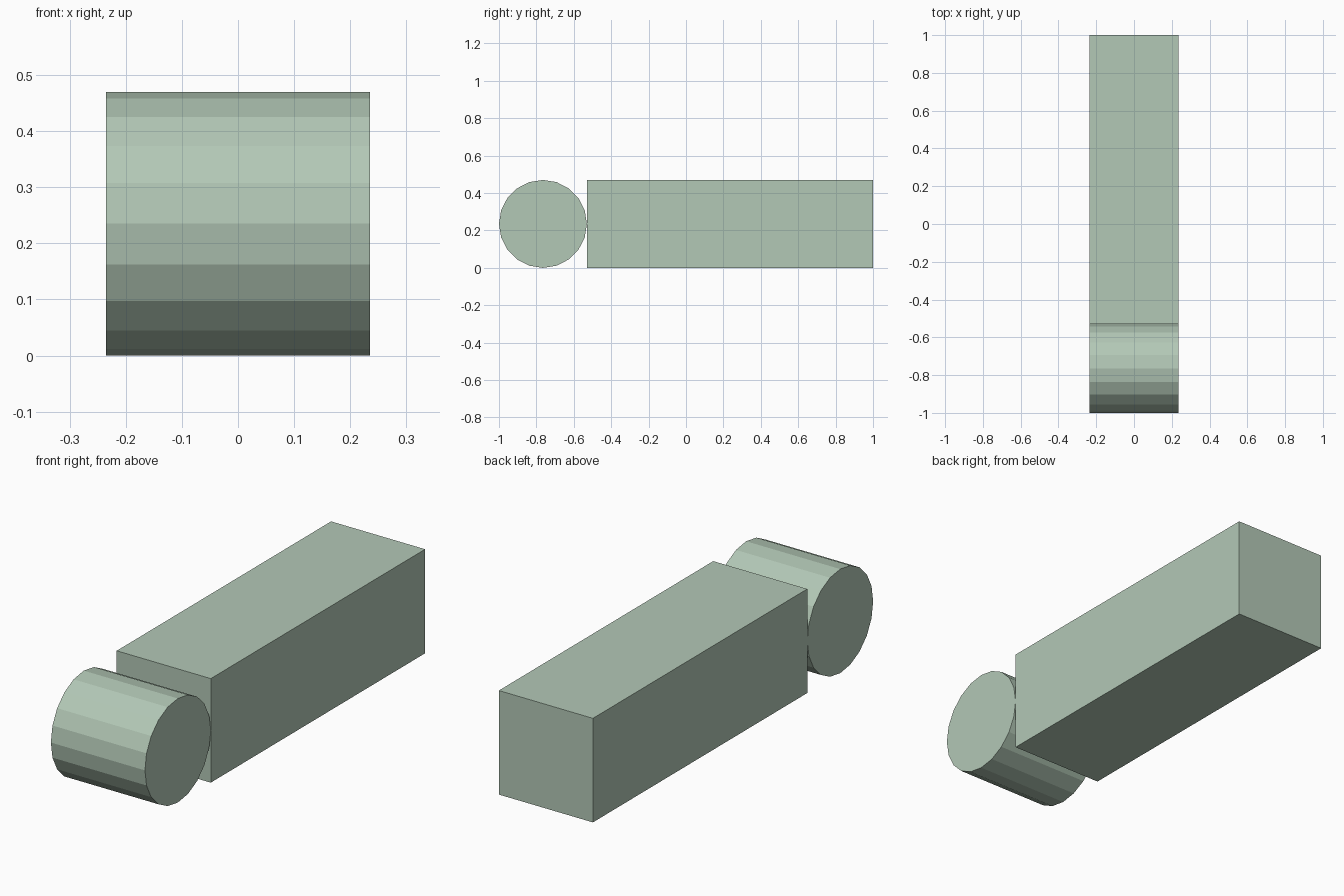
import bpy
from math import pi

if "Cube" in bpy.data.objects:
    bpy.data.objects.remove(bpy.data.objects["Cube"])

WIDTH = 0.47          # shared width, height and roller diameter
R = WIDTH / 2
JOIN_Y = -1 + WIDTH   # where the roller touches the block

mat = bpy.data.materials.new("pale_green")
mat.diffuse_color = (0.45, 0.58, 0.47, 1)
mat.use_nodes = True
mat.node_tree.nodes["Principled BSDF"].inputs["Base Color"].default_value = mat.diffuse_color


def finish(name):
    obj = bpy.context.object
    obj.name = name
    obj.data.materials.append(mat)
    return obj


# Long square block
bpy.ops.mesh.primitive_cube_add(size=1, location=(0, (1 + JOIN_Y) / 2, R))
block = finish("long_block")
block.scale = (WIDTH, 1 - JOIN_Y, WIDTH)

# 20-sided roller lying across the front end
bpy.ops.mesh.primitive_cylinder_add(vertices=20, radius=R, depth=WIDTH,
                                    location=(0, -1 + R, R),
                                    rotation=(0, pi / 2, 0))
finish("front_roller")
